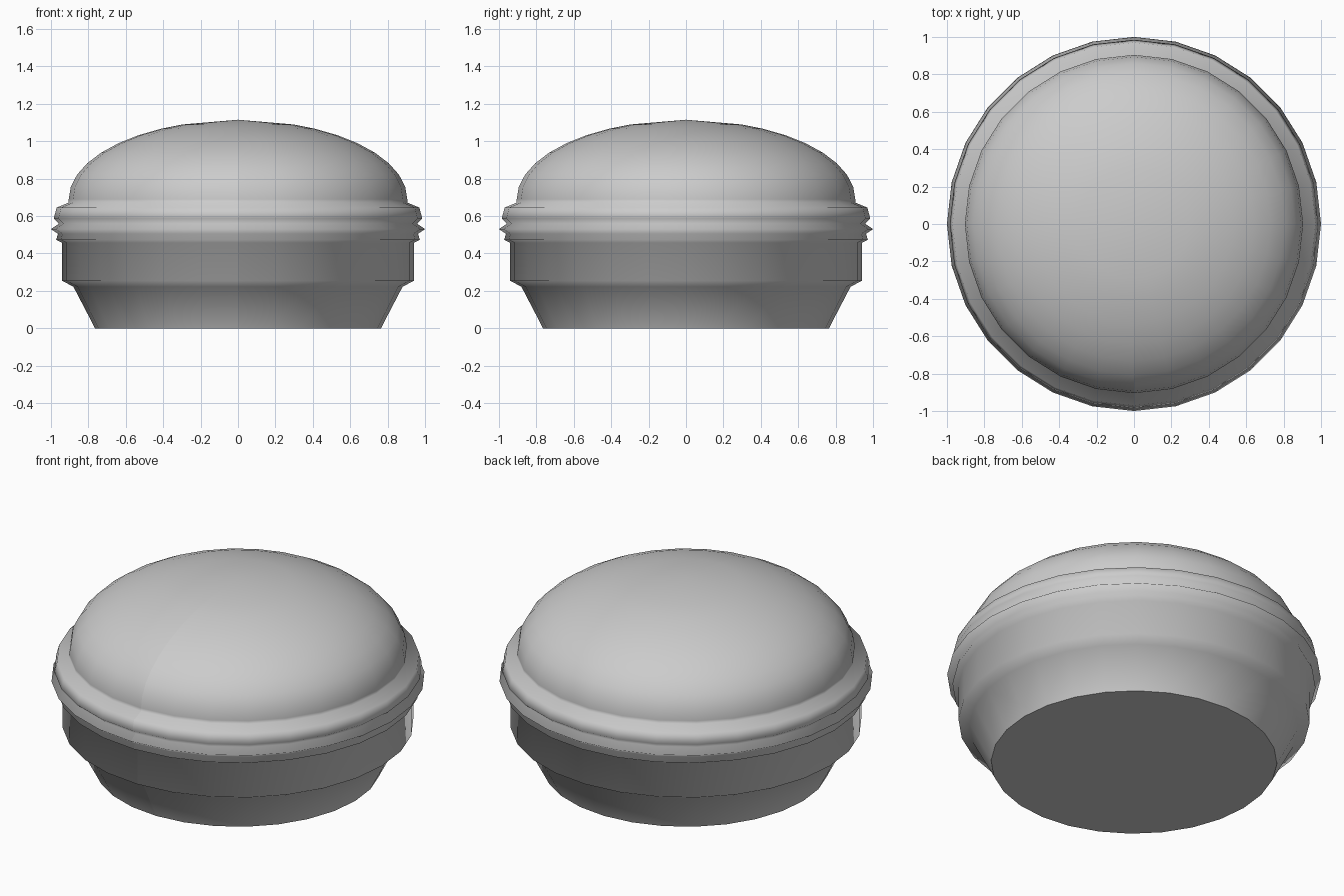
import bpy, bmesh
from math import radians, sin, cos, tau
from mathutils import Vector

cube = bpy.data.objects.get("Cube")
if cube:
    bpy.data.objects.remove(cube)

SIDES = 28

grey = bpy.data.materials.new("light grey")
grey.use_nodes = True
colour = (0.6, 0.6, 0.6, 1)
grey.diffuse_color = colour
grey.node_tree.nodes["Principled BSDF"].inputs["Base Color"].default_value = colour

# Tapered foot, straight wall and ribbed rim, from the bottom up
profile = [(0.765, 0), (0.772, 0.015), (0.88, 0.222), (0.94, 0.254),
           (0.94, 0.457), (0.972, 0.473), (0.963, 0.505), (1.0, 0.53),
           (0.957, 0.56), (0.985, 0.587), (0.97, 0.645), (0.905, 0.672)]

# Elliptical dome, closing in a shallow cone
for deg in (0, 9, 18, 27, 36, 45, 54, 63, 71):
    a = radians(deg)
    profile.append((0.905 * cos(a), 0.69 + 0.423 * sin(a)))
profile.append((0, 1.115))

# Spin the profile from the front, leaving the seam open there
bm = bmesh.new()
verts = [bm.verts.new((0, -r, z)) for r, z in profile]
edges = [bm.edges.new(pair) for pair in zip(verts, verts[1:])]
bmesh.ops.spin(bm, geom=verts + edges, cent=(0, 0, 0), axis=(0, 0, 1),
               angle=tau, steps=SIDES)
tip = [v for v in bm.verts if Vector((v.co.x, v.co.y)).length < 0.001]
bmesh.ops.remove_doubles(bm, verts=tip, dist=0.001)
for f in bm.faces:
    f.smooth = True
    f.normal_update()
    c = f.calc_center_median()
    if f.normal.dot(c - Vector((0, 0, 0.5))) < 0:
        f.normal_flip()

# Flat underside
base = [bm.verts.new((0.765 * sin(tau * i / SIDES), 0.765 * cos(tau * i / SIDES), 0))
        for i in range(SIDES)]
bm.faces.new(base).smooth = False

mesh = bpy.data.meshes.new("domed_cap")
bm.to_mesh(mesh)
bm.free()
mesh.materials.append(grey)
cap = bpy.data.objects.new("domed_cap", mesh)
bpy.context.collection.objects.link(cap)
